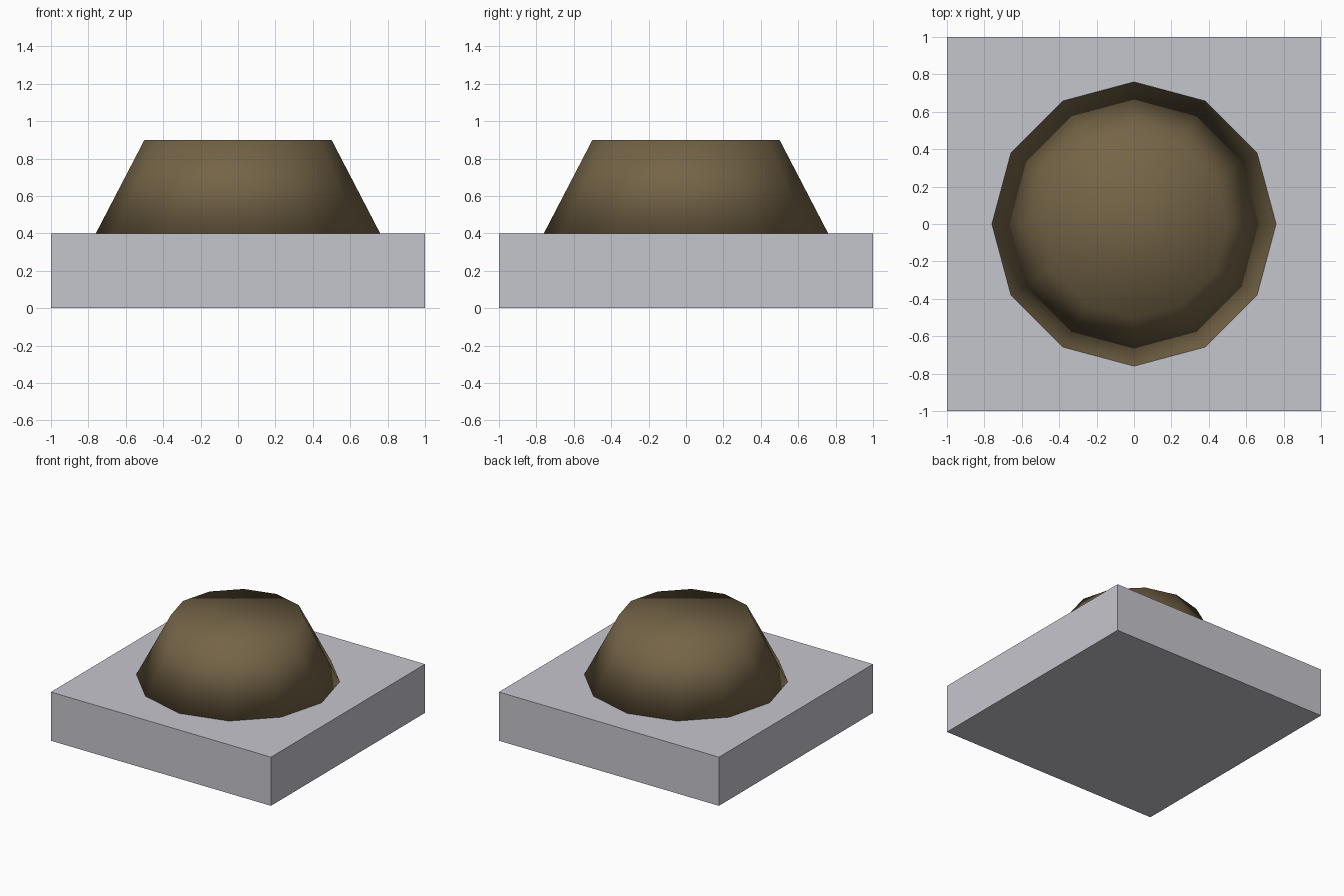
import bpy, bmesh, math
from mathutils import Matrix

if "Cube" in bpy.data.objects:
    bpy.data.objects.remove(bpy.data.objects["Cube"])


def material(name, rgb):
    mat = bpy.data.materials.new(name)
    mat.diffuse_color = (*rgb, 1.0)
    mat.use_nodes = True
    mat.node_tree.nodes["Principled BSDF"].inputs["Base Color"].default_value = mat.diffuse_color
    return mat


def add_object(name, bm, mat, smooth=False):
    bmesh.ops.recalc_face_normals(bm, faces=bm.faces)
    for face in bm.faces:
        face.smooth = smooth
    mesh = bpy.data.meshes.new(name)
    bm.to_mesh(mesh)
    bm.free()
    mesh.materials.append(mat)
    obj = bpy.data.objects.new(name, mesh)
    bpy.context.collection.objects.link(obj)
    return obj


# square slab
BASE_H = 0.4
bm = bmesh.new()
bmesh.ops.create_cube(bm, size=1.0, matrix=Matrix.Translation((0, 0, BASE_H / 2))
                      @ Matrix.Diagonal((2, 2, BASE_H, 1)))
add_object("base_slab", bm, material("light grey", (0.56, 0.56, 0.61)))

# twelve-sided tapered mound with a flat top, smooth shaded, corners on the axes
MOUND_H = 0.5
bm = bmesh.new()
bmesh.ops.create_cone(bm, cap_ends=True, segments=12, radius1=0.76, radius2=0.5,
                      depth=MOUND_H,
                      matrix=Matrix.Translation((0, 0, BASE_H + MOUND_H / 2)))
add_object("mound", bm, material("earth brown", (0.175, 0.127, 0.062)), smooth=True)
